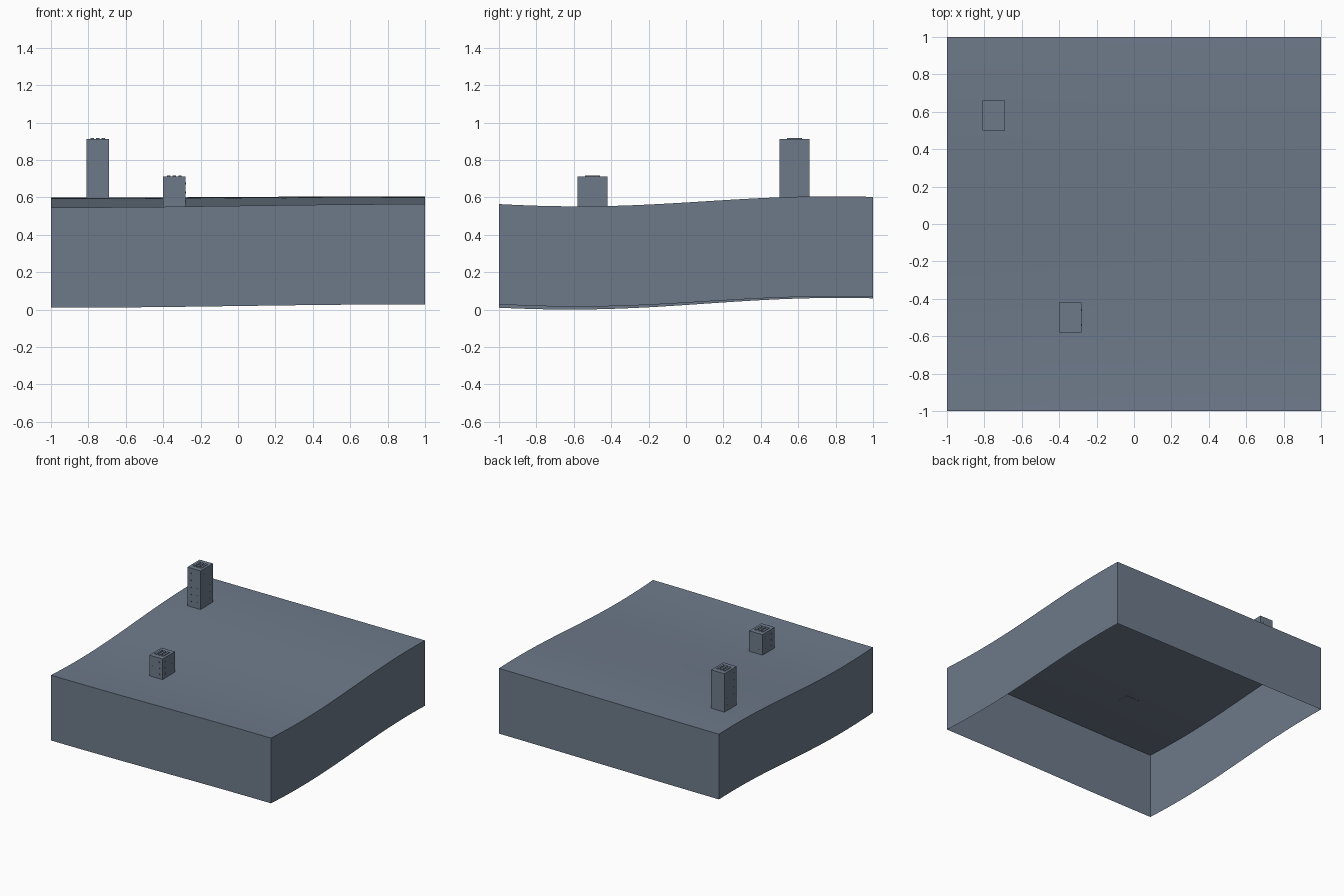
import bpy, bmesh, math

old = bpy.data.objects.get("Cube")
if old:
    bpy.data.objects.remove(old)

slate = bpy.data.materials.new("slate_blue_grey")
slate.use_nodes = True
COLOUR = (0.155, 0.195, 0.255, 1)
slate.diffuse_color = COLOUR
slate.node_tree.nodes["Principled BSDF"].inputs["Base Color"].default_value = COLOUR

SKIRT = 0.536   # depth of the ground's side walls


def ground_height(x, y):
    """Gentle slope rising from a hollow at the front to a crest at the back."""
    slope = 0.573 + 0.029 * math.sin(2.244 * (y - 0.1))
    return slope + (0.006 - 0.003 * y) * math.sin(x * math.pi / 2)


def finish(bm, name):
    mesh = bpy.data.meshes.new(name)
    bm.to_mesh(mesh)
    bm.free()
    mesh.materials.append(slate)
    obj = bpy.data.objects.new(name, mesh)
    bpy.context.collection.objects.link(obj)
    return obj


def add_box(bm, lo, hi):
    verts = bmesh.ops.create_cube(bm, size=1)["verts"]
    for v in verts:
        v.co = [(a + b) / 2 + c * (b - a) for a, b, c in zip(lo, hi, v.co)]
    return verts


# Rolling ground sheet with a skirt hanging from its border, open underneath
bm = bmesh.new()
bmesh.ops.create_grid(bm, x_segments=40, y_segments=40, size=1)
for v in bm.verts:
    v.co.z = ground_height(v.co.x, v.co.y)
for f in bm.faces:
    f.smooth = True
border = [e for e in bm.edges if e.is_boundary]
for e in border:
    e.smooth = False
skirt = bmesh.ops.extrude_edge_only(bm, edges=border)["geom"]
bmesh.ops.translate(bm, vec=(0, 0, -SKIRT),
                    verts=[g for g in skirt if isinstance(g, bmesh.types.BMVert)])
for f in [g for g in skirt if isinstance(g, bmesh.types.BMFace)]:
    f.smooth = False
bmesh.ops.recalc_face_normals(bm, faces=bm.faces)
if max(bm.faces, key=lambda f: f.calc_center_median().z).normal.z < 0:
    bmesh.ops.reverse_faces(bm, faces=bm.faces)
finish(bm, "ground")


def tower(name, x, y, top, floors):
    hx, hy, base = 0.06, 0.08, ground_height(x, y)
    # Plain block
    bm = bmesh.new()
    add_box(bm, (x - hx, y - hy, base), (x + hx, y + hy, top))
    finish(bm, name + "_walls")
    # Three low roof vents side by side
    bm = bmesh.new()
    for i in (-1, 0, 1):
        cx = x + i * 0.03
        add_box(bm, (cx - 0.009, y - 0.04, top), (cx + 0.009, y + 0.04, top + 0.005))
    finish(bm, name + "_roof_vents")
    # Small window plates on every side
    bm = bmesh.new()
    w, t = 0.005, 0.001
    step = (top - base) / (floors + 0.5)
    for k in range(floors):
        z = base + (k + 0.75) * step
        for s in (-1, 1):
            for d in (-1, 1):
                cx, cy = x + d * hx * 0.5, y + d * hy * 0.5
                fx, fy = x + s * hx, y + s * hy
                add_box(bm, (cx - w, fy - t, z - w), (cx + w, fy + t, z + w))
                add_box(bm, (fx - t, cy - w, z - w), (fx + t, cy + w, z + w))
    finish(bm, name + "_windows")


tower("back_tower", -0.75, 0.58, 0.912, 5)
tower("front_tower", -0.34, -0.5, 0.711, 3)
